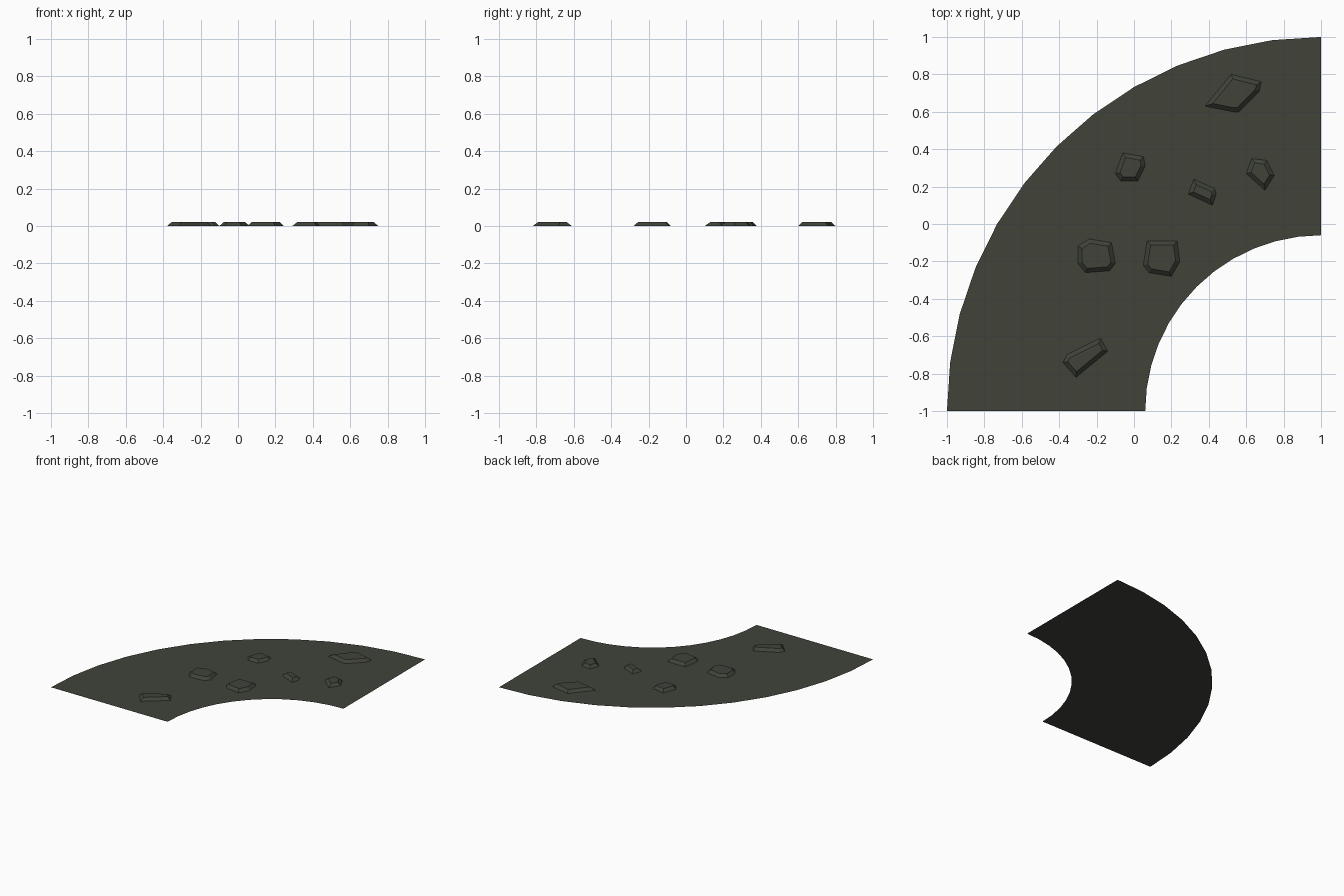
import bpy, bmesh, math

if "Cube" in bpy.data.objects:
    bpy.data.objects.remove(bpy.data.objects["Cube"])

# one flat colour for the whole road piece
mat = bpy.data.materials.new("dark_olive_grey")
mat.diffuse_color = (0.052, 0.057, 0.042, 1)
mat.use_nodes = True
mat.node_tree.nodes["Principled BSDF"].inputs["Base Color"].default_value = mat.diffuse_color


def polygon_object(name, points, inset=0.0, height=0.0):
    """Flat polygon; optionally raised into a bevelled slab."""
    bm = bmesh.new()
    face = bm.faces.new([bm.verts.new((x, y, 0)) for x, y in points])
    bm.normal_update()
    if face.normal.z < 0:
        face.normal_flip()
    if inset:
        bmesh.ops.inset_region(bm, faces=[face], thickness=inset, use_boundary=True,
                               use_even_offset=True)
        for v in face.verts:
            v.co.z = height
    me = bpy.data.meshes.new(name)
    bm.to_mesh(me)
    bm.free()
    me.materials.append(mat)
    ob = bpy.data.objects.new(name, me)
    bpy.context.collection.objects.link(ob)
    return ob


# quarter-turn path surface
def arc(r, n=12):
    return [(1 - r * math.cos(i * math.pi / 2 / n), -1 + r * math.sin(i * math.pi / 2 / n))
            for i in range(n + 1)]


polygon_object("curved_path", arc(2.0) + arc(0.94)[::-1])

# low bevelled stones, base outlines
stones = [
    [(.38, .63), (.52, .80), (.68, .76), (.67, .71), (.56, .60), (.53, .60)],
    [(-.06, .38), (.05, .36), (.06, .31), (.02, .23), (-.07, .23), (-.10, .27)],
    [(.32, .24), (.43, .19), (.44, .16), (.42, .10), (.29, .16)],
    [(.63, .35), (.71, .34), (.75, .26), (.70, .18), (.60, .27)],
    [(-.30, -.12), (-.24, -.08), (-.12, -.10), (-.10, -.21), (-.13, -.25), (-.26, -.26), (-.30, -.21)],
    [(.07, -.09), (.23, -.09), (.245, -.20), (.20, -.28), (.08, -.26), (.05, -.22)],
    [(-.38, -.74), (-.36, -.70), (-.18, -.61), (-.14, -.68), (-.31, -.82)],
]
for i, outline in enumerate(stones):
    polygon_object(f"stone_{i + 1}", outline, inset=0.022, height=0.022)
